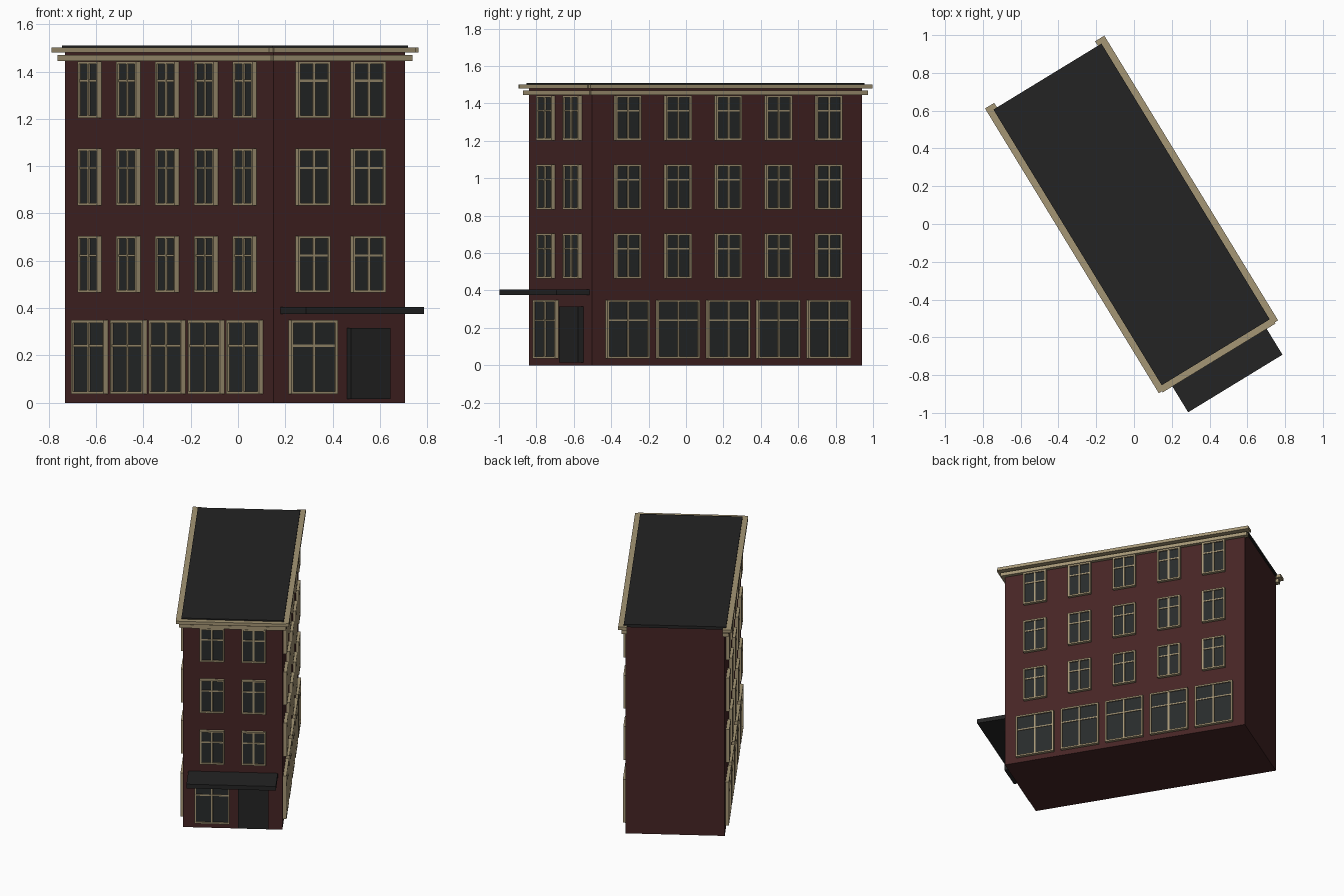
import bpy, bmesh, math
from mathutils import Matrix, Vector

old = bpy.data.objects.get("Cube")
if old:
    bpy.data.objects.remove(old, do_unlink=True)


def make_material(name, r, g, b):
    m = bpy.data.materials.new(name)
    m.use_nodes = True
    m.diffuse_color = (r, g, b, 1)
    m.node_tree.nodes["Principled BSDF"].inputs["Base Color"].default_value = (r, g, b, 1)
    return m


BRICK = make_material("dark red brick", 0.061, 0.0185, 0.0185)
TAN = make_material("tan trim", 0.376, 0.305, 0.178)
GLASS = make_material("dark glass", 0.021, 0.024, 0.024)
DARK = make_material("charcoal", 0.0176, 0.0176, 0.0176)

# Building frame: origin at the front-left corner, u along the front, v along the depth
WIDTH, DEPTH = 0.65, 1.69
BUILDING = Matrix.Translation((0.15, -0.84, 0)) @ Matrix.Rotation(math.radians(31.4), 4, 'Z')


def add_box(bm, lo, hi, frame):
    lo, hi = Vector(lo), Vector(hi)
    size = hi - lo
    place = frame @ Matrix.Translation((lo + hi) / 2) @ Matrix.Diagonal((*size, 1))
    bmesh.ops.create_cube(bm, size=1, matrix=place)


def build(name, boxes, material, frame=BUILDING):
    bm = bmesh.new()
    for lo, hi in boxes:
        add_box(bm, lo, hi, frame)
    mesh = bpy.data.meshes.new(name)
    bm.to_mesh(mesh)
    bm.free()
    mesh.materials.append(material)
    obj = bpy.data.objects.new(name, mesh)
    bpy.context.collection.objects.link(obj)
    return obj


# Main masses
build("brick_walls", [((0, 0, 0), (WIDTH, DEPTH, 1.49))], BRICK)
build("roof_slab", [((-0.01, -0.01, 1.49), (WIDTH + 0.01, DEPTH + 0.01, 1.51))], DARK)


# Cornice bands along the front and both long sides
def cornice(name, z0, z1, out, end, front_over):
    inner = 0.012
    build(name, [
        ((-out, -end, z0), (inner, DEPTH + end, z1)),
        ((WIDTH - inner, -end, z0), (WIDTH + out, DEPTH + end, z1)),
        ((-front_over, -out, z0), (WIDTH + front_over, inner, z1)),
    ], TAN)


cornice("lower_cornice", 1.445, 1.47, 0.025, 0.022, 0.015)
cornice("upper_cornice", 1.48, 1.502, 0.045, 0.038, 0.025)

# Entrance
build("entrance_door", [((0.363, -0.033, 0.015), (0.56, 0.005, 0.315))], DARK)
build("entrance_canopy", [((0.035, -0.205, 0.375), (0.62, 0.005, 0.405))], DARK)


# Windows: each wall has a frame with x along the wall and -y pointing outwards
def window(name, wall, x, z0, width, height):
    bar, half, z1 = 0.011, width / 2, z0 + height
    front, back = -0.022, 0.004
    transom = z0 + height * 0.64
    build(name + "_frame", [
        ((x - half, front, z0), (x - half + bar, back, z1)),
        ((x + half - bar, front, z0), (x + half, back, z1)),
        ((x - half + bar, front, z0), (x + half - bar, back, z0 + bar)),
        ((x - half + bar, front, z1 - bar), (x + half - bar, back, z1)),
        ((x - bar / 2, -0.02, z0 + bar), (x + bar / 2, back, z1 - bar)),
        ((x - half + bar, -0.018, transom), (x + half - bar, back, transom + 0.009)),
    ], TAN, wall)
    build(name + "_glass", [
        ((x - half + 0.005, -0.013, z0 + 0.005), (x + half - 0.005, back, z1 - 0.005)),
    ], GLASS, wall)


side_bays = [DEPTH / 2 + i * 0.3145 for i in range(-2, 3)]
front_bays = [0.19, 0.4625]
right_wall = BUILDING @ Matrix.Translation((WIDTH, 0, 0)) @ Matrix.Rotation(math.pi / 2, 4, 'Z')
left_wall = BUILDING @ Matrix.Translation((0, DEPTH, 0)) @ Matrix.Rotation(-math.pi / 2, 4, 'Z')
walls = [("front", BUILDING, front_bays),
         ("left_side", right_wall, side_bays),
         ("right_side", left_wall, side_bays)]

for side, wall, bays in walls:
    for bay, x in enumerate(bays, 1):
        for floor in range(3):
            window(f"{side}_window_{floor + 2}_{bay}", wall, x, 0.465 + floor * 0.369, 0.16, 0.24)
        if side != "front":
            window(f"{side}_shop_window_{bay}", wall, x, 0.037, 0.265, 0.312)

window("front_shop_window", BUILDING, front_bays[0], 0.037, 0.23, 0.312)
